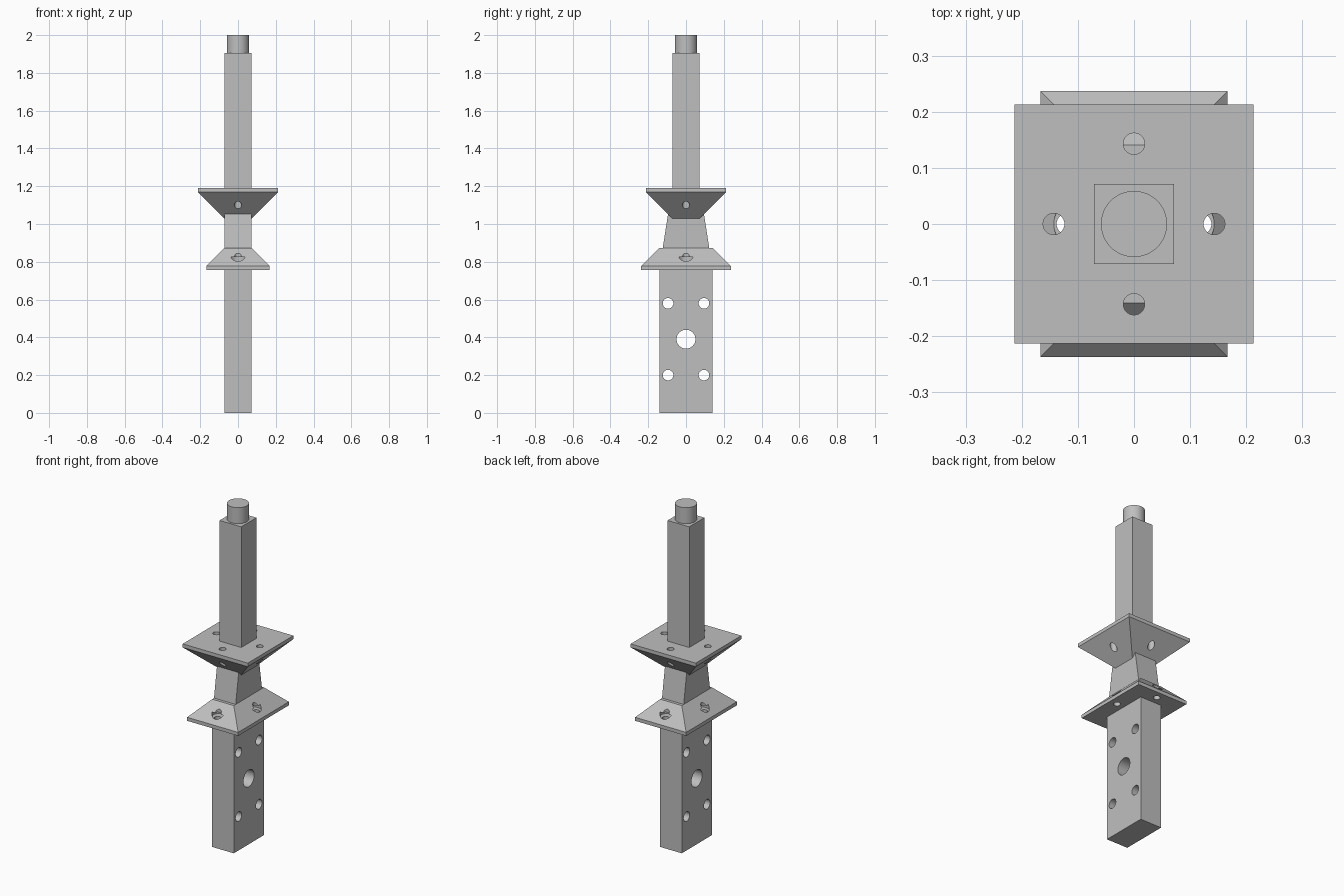
import bpy
import math

cube = bpy.data.objects.get("Cube")
if cube:
    bpy.data.objects.remove(cube, do_unlink=True)

steel = bpy.data.materials.new("plain grey")
steel.use_nodes = True
GREY = (0.52, 0.52, 0.52, 1)
steel.diffuse_color = GREY
steel.node_tree.nodes["Principled BSDF"].inputs["Base Color"].default_value = GREY


def loft(name, sections):
    """Stack rectangles (half x, half y, z), listed from bottom to top."""
    verts, faces = [], [(3, 2, 1, 0)]
    for hx, hy, z in sections:
        verts += [(-hx, -hy, z), (hx, -hy, z), (hx, hy, z), (-hx, hy, z)]
    for k in range(0, len(verts) - 4, 4):
        for i in range(4):
            j = (i + 1) % 4
            faces.append((k + i, k + j, k + j + 4, k + i + 4))
    n = len(verts)
    faces.append((n - 4, n - 3, n - 2, n - 1))
    mesh = bpy.data.meshes.new(name)
    mesh.from_pydata(verts, [], faces)
    mesh.materials.append(steel)
    obj = bpy.data.objects.new(name, mesh)
    bpy.context.collection.objects.link(obj)
    return obj


def cylinder(name, radius, depth, centre, rotation=(0, 0, 0)):
    bpy.ops.mesh.primitive_cylinder_add(
        vertices=48, radius=radius, depth=depth, location=centre, rotation=rotation)
    obj = bpy.context.object
    obj.name = name
    obj.data.materials.append(steel)
    return obj


def drill(target, radius, depth, centre, rotation=(0, 0, 0)):
    cutter = cylinder("cutter", radius, depth, centre, rotation)
    cutter.hide_render = True
    mod = target.modifiers.new("hole", "BOOLEAN")
    mod.operation = "DIFFERENCE"
    mod.solver = "EXACT"
    mod.object = cutter
    bpy.context.view_layer.objects.active = target
    bpy.ops.object.modifier_apply(modifier=mod.name)
    bpy.data.objects.remove(cutter, do_unlink=True)


def smooth(obj):
    bpy.ops.object.select_all(action="DESELECT")
    obj.select_set(True)
    bpy.context.view_layer.objects.active = obj
    bpy.ops.object.shade_smooth_by_angle(angle=math.radians(25))


def around(rx, ry):
    return [(rx, 0), (-rx, 0), (0, ry), (0, -ry)]


W = 0.071   # half width of the square column
L = 0.141   # half length of the lower block

# Lower block with cross holes
block = loft("lower_block", [(W, L, 0), (W, L, 0.76)])
sideways = (0, math.pi / 2, 0)
drill(block, 0.05, 0.5, (0, 0, 0.39), sideways)
for y in (-0.095, 0.095):
    for z in (0.2, 0.58):
        drill(block, 0.028, 0.5, (0, y, z), sideways)

# Lower flange: plate, sloped top, bolt holes and nut pockets
lower = loft("lower_flange", [(0.167, 0.237, 0.757), (0.167, 0.237, 0.778),
                              (W, L, 0.874)])
for x, y in around(0.119, 0.189):
    drill(lower, 0.019, 0.4, (x, y, 0.8))
for x, y in around(0.101, 0.171):
    drill(lower, 0.042, 0.025, (x, y, 0.813))

# Tapered neck between the flanges
neck = loft("neck", [(W, 0.123, 0.874), (W, 0.094, 1.06)])

# Upper flange: sloped underside, plate and bolt holes
upper = loft("upper_flange", [(W, W, 1.028), (0.213, 0.213, 1.17),
                              (0.213, 0.213, 1.191)])
for x, y in around(0.143, 0.143):
    drill(upper, 0.019, 0.5, (x, y, 1.15))

# Square column and round end pin
column = loft("column", [(W, W, 1.191), (W, W, 1.905)])
pin = cylinder("end_pin", 0.059, 0.095, (0, 0, 1.9525))

for part in (block, lower, upper, pin):
    smooth(part)
